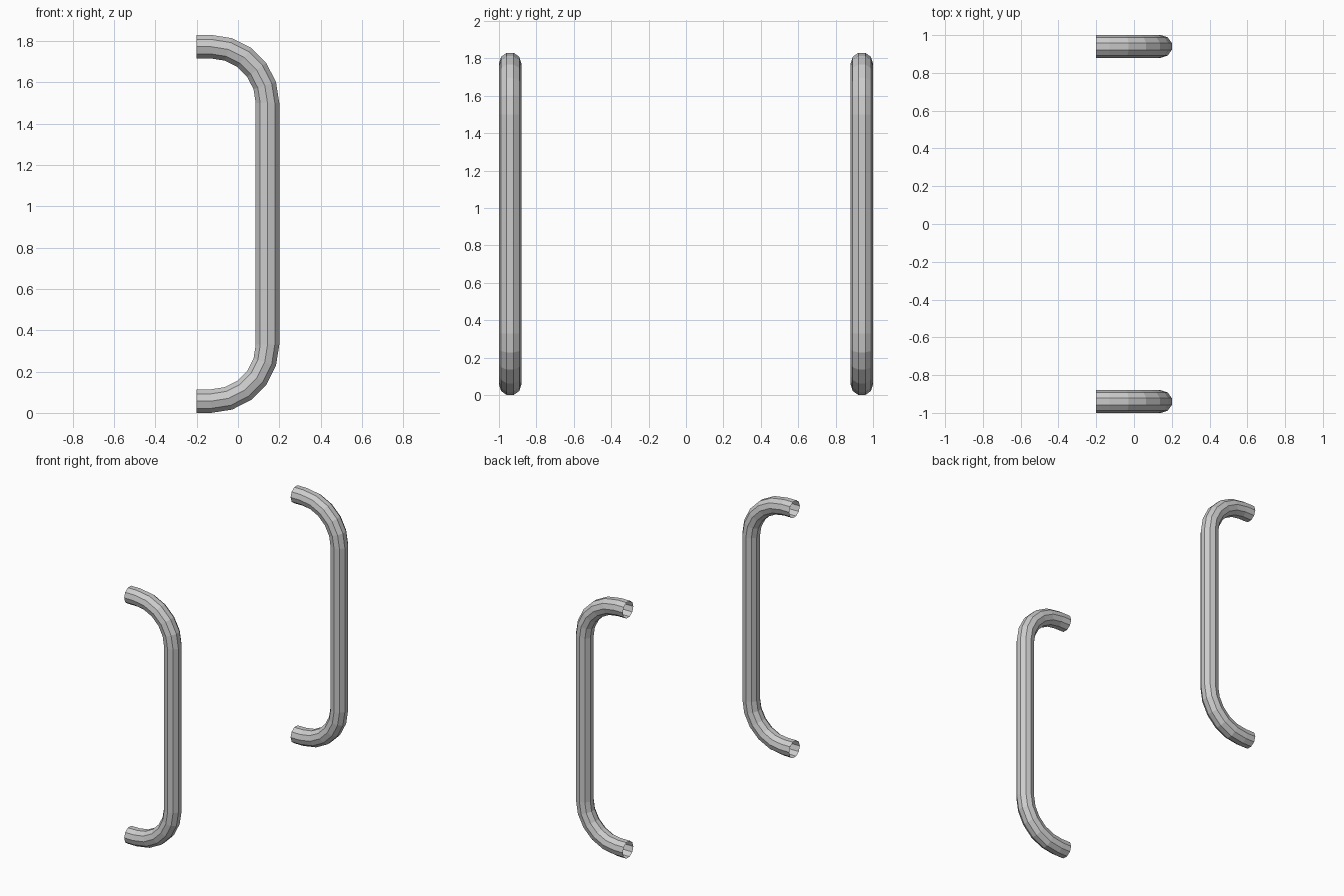
import bpy, bmesh, math
from mathutils import Vector

if "Cube" in bpy.data.objects:
    bpy.data.objects.remove(bpy.data.objects["Cube"])

R = 0.06                              # tube radius
SIDES = 10
HEIGHT = 1.83
FLAT = R * math.cos(math.pi / SIDES)  # half thickness across the flats
BEND_X, BEND_Z = -0.13, 0.33          # bend centre
BEND_R = 0.33 - FLAT
STEPS = 5


def handle_path():
    # lower stub and bend as (x, z, direction angle), then mirrored upwards
    low = [(-0.2, BEND_Z - BEND_R, 0.0)]
    for i in range(STEPS + 1):
        a = math.pi / 2 * i / STEPS
        low.append((BEND_X + BEND_R * math.sin(a), BEND_Z - BEND_R * math.cos(a), a))
    return low + [(x, HEIGHT - z, math.pi - a) for x, z, a in reversed(low)]


def make_handle(name, y):
    bm = bmesh.new()
    rings = []
    for x, z, a in handle_path():
        side = Vector((math.sin(a), 0, -math.cos(a)))
        ring = []
        for k in range(SIDES):
            t = 2 * math.pi * k / SIDES
            p = Vector((x, y, z)) + Vector((0, R * math.cos(t), 0)) + side * R * math.sin(t)
            ring.append(bm.verts.new(p))
        rings.append(ring)
    for r0, r1 in zip(rings, rings[1:]):
        for k in range(SIDES):
            n = (k + 1) % SIDES
            bm.faces.new((r0[k], r1[k], r1[n], r0[n]))
    bmesh.ops.recalc_face_normals(bm, faces=bm.faces)
    mesh = bpy.data.meshes.new(name)
    bm.to_mesh(mesh)
    bm.free()
    obj = bpy.data.objects.new(name, mesh)
    bpy.context.collection.objects.link(obj)
    return obj


# Two open-ended bent tube handles
make_handle("front_handle", -1 + R)
make_handle("back_handle", 1 - R)
